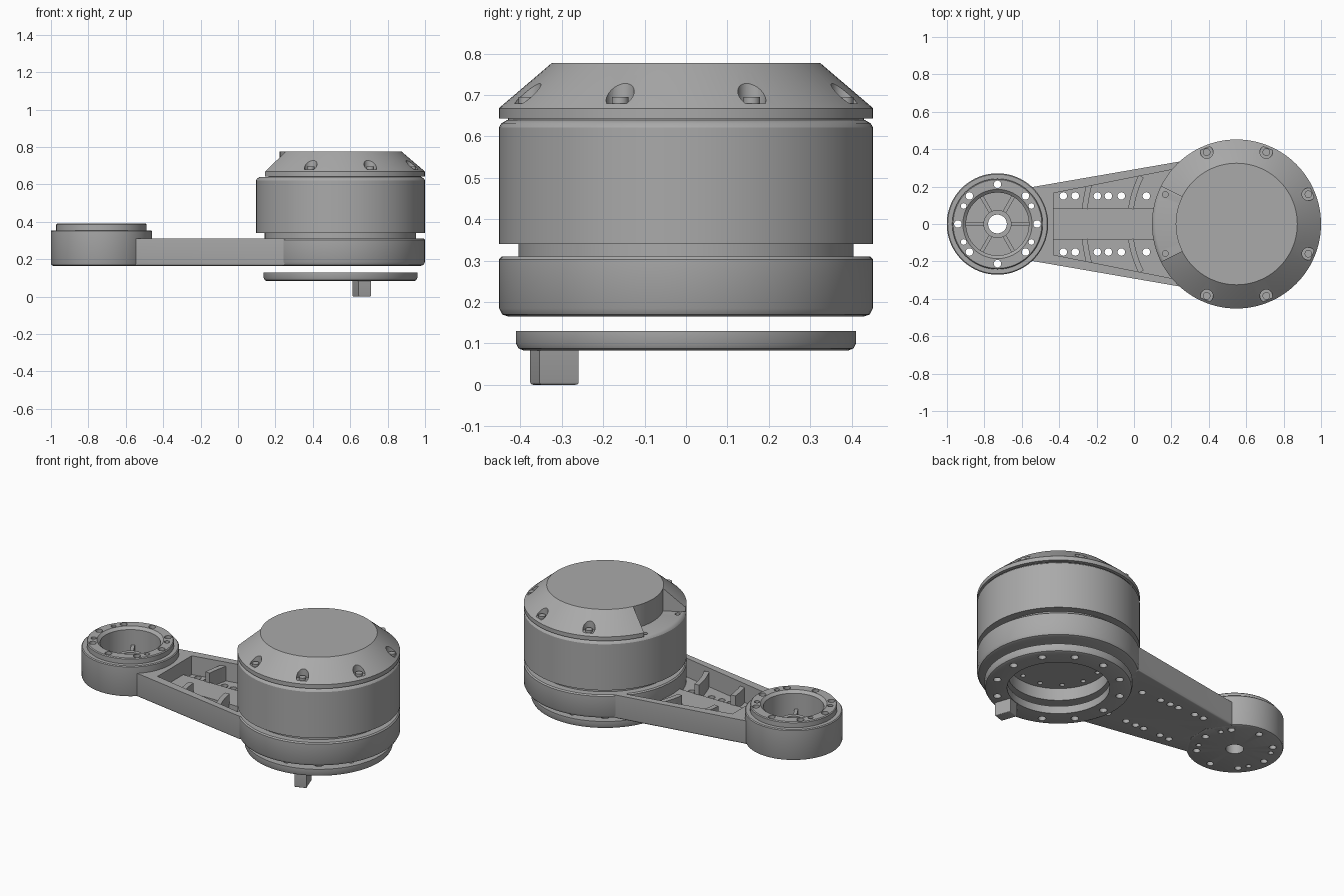
import bpy, bmesh, math
from math import sin, cos, radians, pi
from mathutils import Matrix, Vector

cube = bpy.data.objects.get("Cube")
if cube:
    bpy.data.objects.remove(cube, do_unlink=True)

MOTOR = Vector((0.548, 0, 0))
HUB = Vector((-0.73, 0, 0))

grey = bpy.data.materials.new("machined_grey")
grey.use_nodes = True
grey.diffuse_color = (0.4, 0.4, 0.4, 1)
grey.node_tree.nodes["Principled BSDF"].inputs["Base Color"].default_value = (0.4, 0.4, 0.4, 1)


def finish(name, bm):
    bmesh.ops.recalc_face_normals(bm, faces=bm.faces)
    mesh = bpy.data.meshes.new(name)
    bm.to_mesh(mesh)
    bm.free()
    mesh.materials.append(grey)
    ob = bpy.data.objects.new(name, mesh)
    bpy.context.collection.objects.link(ob)
    return ob


def lathe(name, profile, centre, steps=96):
    """Revolve an (r, z) profile; open profiles start and end on the axis."""
    bm = bmesh.new()
    verts = [bm.verts.new((r, 0, z)) for r, z in profile]
    edges = [bm.edges.new(p) for p in zip(verts, verts[1:])]
    if profile[0][0] > 0:
        edges.append(bm.edges.new((verts[-1], verts[0])))
    bmesh.ops.spin(bm, geom=verts + edges, cent=(0, 0, 0), axis=(0, 0, 1),
                   angle=2 * pi, steps=steps, use_duplicate=False)
    bmesh.ops.remove_doubles(bm, verts=bm.verts, dist=1e-5)
    bmesh.ops.translate(bm, verts=bm.verts, vec=centre)
    return finish(name, bm)


def prism(name, outline, z0, z1, bevel=0.0):
    """Extrude an (x, y) outline; optionally round its lower rim."""
    bm = bmesh.new()
    face = bm.faces.new([bm.verts.new((x, y, z0)) for x, y in outline])
    up = bmesh.ops.extrude_face_region(bm, geom=[face], use_keep_orig=True)
    bmesh.ops.translate(bm, vec=(0, 0, z1 - z0),
                        verts=[g for g in up["geom"] if isinstance(g, bmesh.types.BMVert)])
    bmesh.ops.recalc_face_normals(bm, faces=bm.faces)
    if bevel:
        rim = [e for e in bm.edges if all(abs(v.co.z - z0) < 1e-5 for v in e.verts)]
        bmesh.ops.bevel(bm, geom=rim, offset=bevel, segments=3, profile=0.5, affect='EDGES')
    return finish(name, bm)


def sector(name, centre, r0, r1, a0, a1, z0, z1, steps=12):
    angles = [radians(a0 + (a1 - a0) * i / steps) for i in range(steps + 1)]
    ring = [(r0, a) for a in angles] + [(r1, a) for a in reversed(angles)]
    return prism(name, [(centre.x + r * cos(a), centre.y + r * sin(a)) for r, a in ring], z0, z1)


def pegs(name, points, radius, z0, z1, sides=20):
    """A set of upright cylinders in one object."""
    bm = bmesh.new()
    for x, y in points:
        bmesh.ops.create_cone(bm, cap_ends=True, segments=sides, radius1=radius, radius2=radius,
                              depth=z1 - z0, matrix=Matrix.Translation((x, y, (z0 + z1) / 2)))
    return finish(name, bm)


def circle(centre, r, angles):
    return [(centre.x + r * cos(radians(a)), centre.y + r * sin(radians(a))) for a in angles]


def cut(ob, *cutters):
    for c in cutters:
        mod = ob.modifiers.new("cut", 'BOOLEAN')
        mod.operation, mod.solver, mod.object = 'DIFFERENCE', 'EXACT', c
        bpy.context.view_layer.update()
        mesh = bpy.data.meshes.new_from_object(ob.evaluated_get(bpy.context.evaluated_depsgraph_get()))
        ob.modifiers.clear()
        ob.data = mesh
        bpy.data.objects.remove(c, do_unlink=True)
    return ob


def both_sides(points):
    return points + [(x, -y) for x, y in reversed(points)]


# Tapered arm: tray with an open top and rows of through holes
arm = prism("arm_tray", both_sides([(-0.47, 0.06), (-0.565, 0.195), (-0.53, 0.2), (0.25, 0.335)]),
            0.165, 0.31, 0.012)
hole_x = (-0.378, -0.314, -0.196, -0.137, -0.068, 0.066)
cut(arm, prism("tray_cutter", both_sides([(-0.43, 0.165), (0.2, 0.29)]), 0.195, 0.4),
    pegs("hole_cutter", [(x, s * 0.15) for x in hole_x for s in (1, -1)], 0.02, 0.1, 0.25))
prism("arm_centre_strip", both_sides([(-0.44, 0.085), (0.22, 0.085)]), 0.19, 0.225)

# Curved stiffening ribs on both sides of the strip
for r, outer in ((0.57, 0.255), (0.815, 0.208)):
    near, far = (math.degrees(math.asin(y / r)) for y in (0.08, outer))
    for side in (1, -1):
        sector("arm_rib", MOTOR, r - 0.015, r + 0.015, 180 - side * near, 180 - side * far, 0.19, 0.285)

# Output hub with a spoked recess and a bolt circle
hub = lathe("hub", [(0.05, 0.165), (0.258, 0.165), (0.267, 0.169), (0.271, 0.178), (0.271, 0.35),
                    (0.266, 0.355), (0.242, 0.355), (0.242, 0.385), (0.237, 0.39), (0.185, 0.39),
                    (0.168, 0.375), (0.168, 0.21), (0.075, 0.21), (0.075, 0.29), (0.05, 0.29)], HUB)
cut(hub, pegs("bolt_cutter", circle(HUB, 0.212, range(0, 360, 45)), 0.02, 0.1, 0.5),
    pegs("pin_cutter", circle(HUB, 0.205, (28, 152, 208, 332)), 0.015, 0.1, 0.5))
for a in range(0, 360, 60):
    spoke = prism("hub_spoke", [(0.07, -0.01), (0.175, -0.01), (0.175, 0.01), (0.07, 0.01)], 0.2, 0.28)
    spoke.location, spoke.rotation_euler.z = HUB, radians(a)

# Motor seat with a recess underneath
seat = lathe("motor_seat", [(0, 0.24), (0.28, 0.24), (0.28, 0.165), (0.43, 0.165), (0.444, 0.17),
                            (0.452, 0.185), (0.452, 0.303), (0.445, 0.31), (0, 0.31)], MOTOR)
cut(seat, pegs("seat_hole_cutter", circle(MOTOR, 0.24, range(15, 360, 30)), 0.014, 0.2, 0.27))
lathe("motor_neck", [(0, 0.3), (0.405, 0.3), (0.405, 0.35), (0, 0.35)], MOTOR)

# Motor housing
housing = lathe("motor_housing", [(0, 0.34), (0.452, 0.34), (0.452, 0.622), (0.446, 0.632),
                                  (0.432, 0.64), (0, 0.64)], MOTOR)
cut(housing, pegs("housing_hole_cutter", circle(MOTOR, 0.412, (157.5, 202.5)), 0.015, 0.61, 0.7))

# Conical cap with a rear notch and bolt pockets
cap = lathe("motor_cap", [(0, 0.638), (0.43, 0.638), (0.43, 0.643), (0.452, 0.643), (0.452, 0.668),
                          (0.448, 0.672), (0.325, 0.777), (0, 0.777)], MOTOR)
bolts = circle(MOTOR, 0.416, [22.5 + 45 * i for i in range(8) if i not in (3, 4)])
cut(cap, sector("notch_cutter", MOTOR, 0.325, 0.6, 153.5, 206.5, 0.6, 0.9),
    pegs("pocket_cutter", bolts, 0.034, 0.68, 0.9, 28))
pegs("cap_bolts", bolts, 0.02, 0.67, 0.695)

# Floating lower flange with its bolt circle
flange = lathe("lower_flange", [(0.285, 0.083), (0.393, 0.083), (0.405, 0.088), (0.411, 0.1),
                                (0.411, 0.13), (0.285, 0.13)], MOTOR)
cut(flange, pegs("flange_hole_cutter", circle(MOTOR, 0.352, range(5, 360, 30)), 0.022, 0.0, 0.2))

# Stop tab under the flange
tab = prism("stop_tab", [(-0.05, -0.035), (0.05, -0.035), (0.05, 0.035), (-0.05, 0.035)], 0, 0.09, 0.006)
tab.location = (0.662, -0.318, 0)
tab.rotation_euler.z = radians(-70.7)

# Smooth the round parts, keep the machined edges crisp
bpy.ops.object.select_all(action='DESELECT')
for ob in bpy.context.scene.objects:
    if ob.type == 'MESH':
        ob.select_set(True)
        bpy.context.view_layer.objects.active = ob
bpy.ops.object.shade_smooth_by_angle(angle=radians(30))
